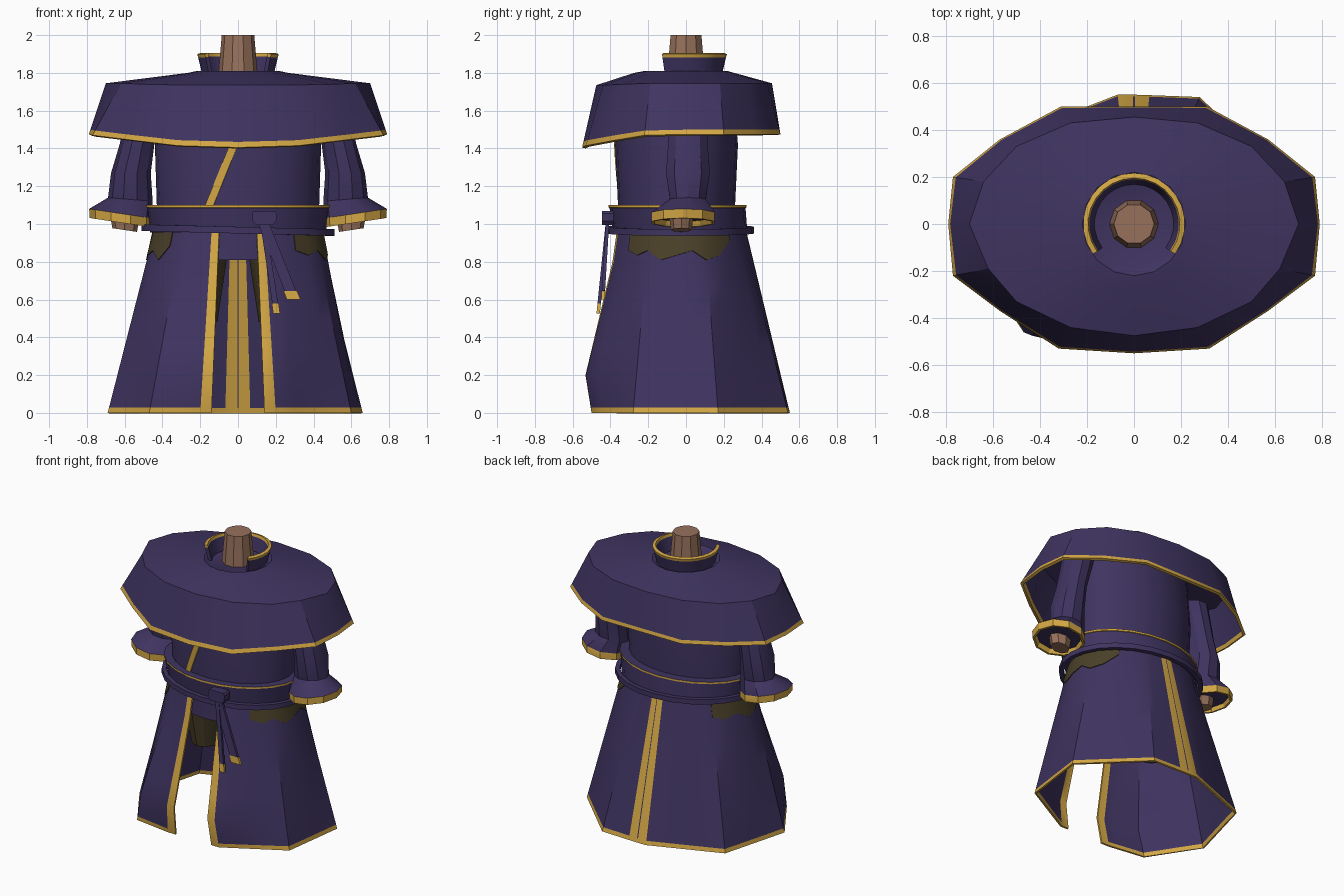
import bpy
from math import cos, sin, pi, radians, sqrt
from mathutils import Vector

if "Cube" in bpy.data.objects:
    bpy.data.objects.remove(bpy.data.objects["Cube"], do_unlink=True)


def material(name, colour):
    mat = bpy.data.materials.new(name)
    mat.use_nodes = True
    mat.diffuse_color = (*colour, 1)
    shader = next(n for n in mat.node_tree.nodes if n.type == "BSDF_PRINCIPLED")
    shader.inputs["Base Color"].default_value = (*colour, 1)
    shader.inputs["Roughness"].default_value = 0.8
    return mat


PURPLE = material("purple cloth", (0.05, 0.034, 0.118))
GOLD = material("gold trim", (0.66, 0.39, 0.06))
SKIN = material("brown skin", (0.31, 0.165, 0.105))
OLIVE = material("dark olive cloth", (0.07, 0.052, 0.022))


def loft(name, rings, mats, colour=None, closed=True, caps=(), thick=0):
    """Skin counter-clockwise rings, listed from bottom to top."""
    n = len(rings[0])
    verts = [tuple(p) for ring in rings for p in ring]
    faces, slots = [], []
    for i in range(len(rings) - 1):
        for j in range(n if closed else n - 1):
            k = (j + 1) % n
            faces.append((i * n + j, i * n + k, i * n + n + k, i * n + n + j))
            slots.append(colour(i, j) if colour else 0)
    if "bottom" in caps:
        faces.append(tuple(reversed(range(n))))
    if "top" in caps:
        faces.append(tuple(range(len(verts) - n, len(verts))))
    slots += [0] * len(caps)
    mesh = bpy.data.meshes.new(name)
    mesh.from_pydata(verts, [], faces)
    for mat in mats:
        mesh.materials.append(mat)
    mesh.polygons.foreach_set("material_index", slots)
    obj = bpy.data.objects.new(name, mesh)
    bpy.context.collection.objects.link(obj)
    bpy.ops.object.select_all(action="DESELECT")
    obj.select_set(True)
    bpy.context.view_layer.objects.active = obj
    if thick:
        shell = obj.modifiers.new("shell", "SOLIDIFY")
        shell.thickness = thick
        shell.offset = -1
        bpy.ops.object.modifier_apply(modifier=shell.name)
    bpy.ops.object.shade_smooth_by_angle(angle=radians(30))
    return obj


def ellipse(rx, ry, z, cx=0, cy=0, n=24, tilt=0):
    angles = [2 * pi * k / n for k in range(n)]
    return [Vector((cx + rx * cos(a), cy + ry * sin(a), z + tilt * rx * cos(a)))
            for a in angles]


def rectangle(x, y, z, w, d):
    return [Vector((x + w * a, y + d * b, z))
            for a, b in ((-1, -1), (1, -1), (1, 1), (-1, 1))]


# Shoulder cape: half outlines from front to back, mirrored into full rings
def mirrored(half):
    return [Vector(p) for p in half] + [Vector((-x, y, z)) for x, y, z in half[-2:0:-1]]


cape_hem = mirrored([(0, -.55, 1.405), (.32, -.53, 1.415), (.57, -.37, 1.445),
                     (.77, -.22, 1.47), (.79, 0, 1.475), (.77, .2, 1.475),
                     (.57, .36, 1.475), (.31, .5, 1.475), (0, .5, 1.475)])
cape_rim = mirrored([(0, -.475, 1.735), (.27, -.44, 1.735), (.5, -.33, 1.74),
                     (.62, -.19, 1.745), (.7, 0, 1.745), (.64, .18, 1.745),
                     (.5, .33, 1.745), (.27, .43, 1.745), (0, .455, 1.745)])
cape_trim = [a.lerp(b, 0.09) for a, b in zip(cape_hem, cape_rim)]


def cape_ring(r, z, cy):
    return [Vector((r * sin(k * pi / 8), cy - r * cos(k * pi / 8), z)) for k in range(16)]


loft("shoulder_cape",
     [cape_hem, cape_trim, cape_rim, cape_ring(.265, 1.8, -.01),
      cape_ring(.22, 1.81, 0), cape_ring(.18, 1.79, 0)],
     [PURPLE, GOLD], lambda i, j: int(i == 0), caps=("top",), thick=.02)


# Open collar and neck
def arc(r, z):
    return [Vector((r * cos(a), r * sin(a), z))
            for a in (radians(-36 + 14 * k) for k in range(19))]


loft("collar", [arc(.19, 1.79), arc(.212, 1.882), arc(.217, 1.9)],
     [PURPLE, GOLD], lambda i, j: i, closed=False, thick=.022)
loft("neck", [ellipse(.105, .105, 1.78, n=10), ellipse(.086, .086, 2, n=10)],
     [SKIN], caps=("top",))

# Torso
TORSO_Y = -.05
loft("torso",
     [ellipse(rx, ry, z, cy=TORSO_Y) for rx, ry, z in
      ((.4, .32, .81), (.43, .31, 1), (.43, .31, 1.1), (.44, .325, 1.42), (.42, .3, 1.72))],
     [PURPLE], caps=("bottom", "top"))

# Slanted gold edge on the chest
lapel = []
for k in range(7):
    t = k / 6
    row = []
    for side in (-1, 1):
        x = -.16 + .15 * t + .022 * side
        depth = (.31 + .016 * t) * sqrt(1 - (x / .43) ** 2)
        row.append(Vector((x, TORSO_Y - depth - .006, 1.08 + .37 * t)))
    lapel.append(row)
loft("chest_lapel_trim", lapel, [GOLD], closed=False, thick=.008)

# Belt with gold upper edge, and the thin sash below it
loft("belt",
     [ellipse(.465, .355, .955, cy=-.03), ellipse(.485, .36, 1.085, cy=-.045),
      ellipse(.49, .365, 1.087, cy=-.045), ellipse(.49, .365, 1.1, cy=-.045),
      ellipse(.42, .3, 1.1, cy=TORSO_Y)],
     [PURPLE, GOLD], lambda i, j: int(i in (1, 2)))
loft("sash",
     [ellipse(.51, .39, z, cy=-.03, tilt=-.025) for z in (.95, .985)],
     [PURPLE], thick=.03)

# Knot and two hanging tails
loft("sash_knot",
     [rectangle(.14, -.415, z, w, .03) for z, w in
      ((.995, .045), (1.015, .062), (1.055, .065), (1.07, .055))],
     [PURPLE], caps=("bottom", "top"))


def sash_tail(name, tip_x, tip_y, tip_z, width):
    tip = Vector((tip_x, tip_y, tip_z))
    knot = Vector((.13, -.415, 1.02))
    rings = [rectangle(*tip.lerp(knot, t), w, .009)
             for t, w in ((0, width), (.11, width), (.111, width * .85), (1, width * .8))]
    loft(name, rings, [PURPLE, GOLD], lambda i, j: int(i == 0), caps=("bottom", "top")
         ).data.polygons[-2].material_index = 1


sash_tail("long_sash_tail", .205, -.465, .525, .018)
sash_tail("wide_sash_tail", .295, -.44, .6, .036)

# Skirt: angular hem flowing into an oval waist, open at the front
corners = [Vector(p) for p in
           ((.2, -.5), (.6, -.28), (.66, .17), (.28, .54), (.066, .548))]
corners_back = [Vector(p) for p in
                ((-.07, .55), (-.56, .36), (-.69, -.12), (-.47, -.46), (-.2, -.5))]


def subdivide(points, cuts=4):
    out = [a.lerp(b, k / cuts) for a, b in zip(points, points[1:]) for k in range(cuts)]
    return out + [points[-1]]


left_hem, right_hem = subdivide(corners), subdivide(corners_back)
seam = [Vector((.004, .55)), Vector((-.004, .55))]
hem = [Vector((.14, -.5))] + left_hem + seam + right_hem + [Vector((-.14, -.5))]
back_stripe = (len(left_hem), len(left_hem) + 2)


def skirt_point(p, z, grow=1):
    centre = Vector((0, -.03))
    d = p - centre
    waist = centre + d / sqrt((d.x / .44) ** 2 + (d.y / .34) ** 2)
    q = waist.lerp(p, 1 - z) * grow
    bulge = z / .2 if z < .2 else max(0, (.8 - z) / .6)
    q.y -= .06 * bulge * min(1, max(0, (-p.y - .28) / .22))
    return Vector((q.x, q.y, z))


def skirt_colour(i, j):
    return int(i == 0 or j in (0, len(hem) - 2) or j in back_stripe)


loft("skirt",
     [[skirt_point(p, z) for p in hem] for z in (0, .028, .2, .35, .5, .65, .8, 1)],
     [PURPLE, GOLD], skirt_colour, closed=False, thick=.012)

# Dark hip patches and the short trouser legs beneath
for side, label in ((1, "left"), (-1, "right")):
    span = [p for p in hem if p.x * side > .3 and -.42 < p.y < .38]
    ragged = [skirt_point(p, .81 + .025 * (k % 3) + (.05 if k in (0, len(span) - 1) else 0),
                          1.012) for k, p in enumerate(span)]
    loft(label + "_hip_patch", [ragged, [skirt_point(p, .96, 1.012) for p in span]],
         [OLIVE], closed=False, thick=.008)
    loft(label + "_trouser_leg",
         [ellipse(.1, .13, .48, cx=.21 * side, cy=-.03, n=12),
          ellipse(.165, .2, .84, cx=.22 * side, cy=-.03, n=12)],
         [OLIVE], caps=("bottom",))

# Sleeves with tilted gold cuffs, and wrists
sleeve = ((.62, -.015, 1.035, .14, .145, .15), (.62, -.015, 1.007, .15, .16, .15),
          (.62, -.015, 1.007, .165, .175, .15), (.62, -.015, 1.055, .168, .175, .15),
          (.57, .01, 1.13, .118, .1, .08), (.567, .01, 1.27, .105, .122, 0),
          (.535, .01, 1.42, .092, .11, 0), (.48, .01, 1.65, .1, .11, 0))
for side, label in ((1, "left"), (-1, "right")):
    loft(label + "_sleeve",
         [ellipse(rx, ry, z, cx * side, cy, 10, tilt * side)
          for cx, cy, z, rx, ry, tilt in sleeve],
         [PURPLE, GOLD], lambda i, j: int(i < 3), caps=("bottom", "top"))
    loft(label + "_wrist",
         [ellipse(.065, .055, .968, .6 * side, -.025, 8, .15 * side),
          ellipse(.08, .065, 1.05, .6 * side, -.025, 8, .15 * side)],
         [SKIN], caps=("bottom",))
